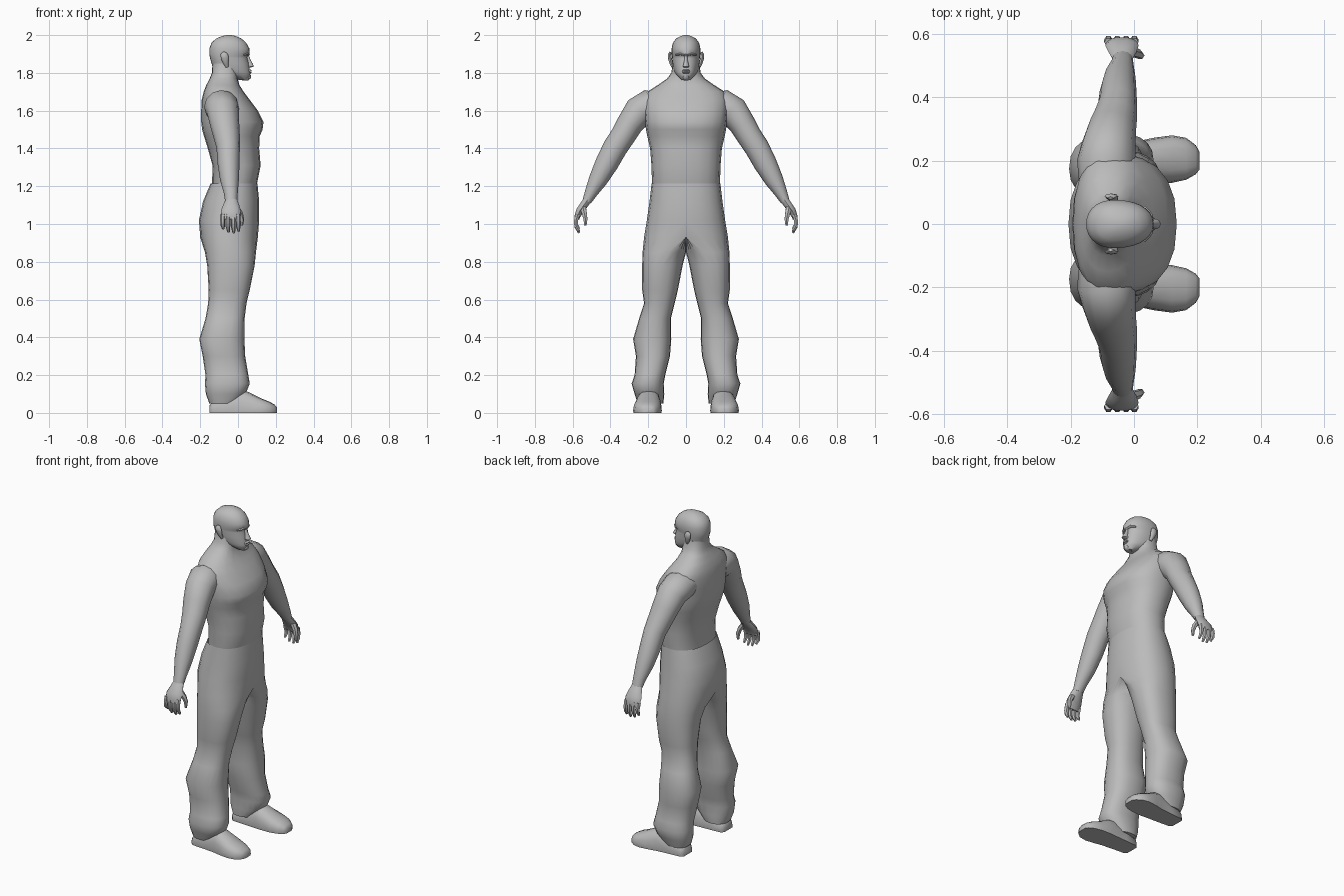
import bpy, bmesh, math
from mathutils import Vector

grey = bpy.data.materials.new("plain grey")
grey.diffuse_color = (0.5, 0.5, 0.5, 1)


def loft(name, rings, caps=(True, True), smooth=45, tag_mid=True):
    """Skin closed rings for the +y half, then mirror to the other side."""
    bm = bmesh.new()
    vr = [[bm.verts.new(p) for p in r] for r in rings]
    n = len(rings[0])
    faces = [[a[i], a[(i + 1) % n], b[(i + 1) % n], b[i]]
             for a, b in zip(vr, vr[1:]) for i in range(n)]
    if caps[0]:
        faces.append(vr[0][::-1])
    if caps[1]:
        faces.append(vr[-1])
    for f in faces:
        if any(v.co.y > 1e-5 for v in f):   # leave the middle plane open
            bm.faces.new(f)
    bmesh.ops.delete(bm, geom=[v for v in bm.verts if not v.link_faces], context='VERTS')
    bmesh.ops.remove_doubles(bm, verts=bm.verts, dist=1e-5)
    bmesh.ops.recalc_face_normals(bm, faces=bm.faces)
    me = bpy.data.meshes.new(name)
    bm.to_mesh(me)
    bm.free()
    me.materials.append(grey)
    ob = bpy.data.objects.new(name, me)
    bpy.context.collection.objects.link(ob)
    m = ob.modifiers.new("mirror", 'MIRROR')
    m.use_axis = (False, True, False)
    m.merge_threshold = 0.0005
    bpy.ops.object.select_all(action='DESELECT')
    ob.select_set(True)
    bpy.context.view_layer.objects.active = ob
    bpy.ops.object.shade_smooth_by_angle(angle=math.radians(smooth))
    return ob


def spow(v, p):
    return 0.0 if abs(v) < 1e-9 else math.copysign(abs(v) ** p, v)


def level(z, x0, x1, yi, ym, yo, n=20, p=0.85, widest=0.5):
    """Horizontal ring: back x, front x, inner / middle / outer y."""
    out = []
    for k in range(n):
        a = 2 * math.pi * k / n
        c, s = spow(math.cos(a), p), spow(math.sin(a), p)
        xm = x0 + (x1 - x0) * widest
        x = xm + c * ((x1 - xm) if c > 0 else (xm - x0))
        y = ym + s * ((yo - ym) if s > 0 else (ym - yi))
        out.append((x, max(y, 0.0), z))
    return out


def tube(name, pts, n=10):
    """Limb through (x, y, z, half size in x, half thickness)."""
    rings = []
    for i, (x, y, z, hx, t) in enumerate(pts):
        a, b = pts[max(i - 1, 0)], pts[min(i + 1, len(pts) - 1)]
        d = Vector((b[0] - a[0], b[1] - a[1], b[2] - a[2])).normalized()
        v = d.cross(Vector((1, 0, 0))).normalized()
        u = v.cross(d)
        rings.append([Vector((x, y, z)) + u * hx * math.cos(2 * math.pi * k / n)
                      + v * t * math.sin(2 * math.pi * k / n) for k in range(n)])
    return loft(name, rings)


# Trousers: hips split into two baggy legs
hips = [(1.215, -.145, .103, 0, 0, .182), (1.12, -.185, .112, 0, 0, .193),
        (1.02, -.207, .112, 0, 0, .207), (.93, -.20, .105, 0, 0, .222),
        (.85, -.175, .095, 0, .09, .23), (.78, -.163, .088, .018, .125, .232),
        (.65, -.155, .062, .043, .14, .232), (.58, -.158, .045, .06, .145, .222),
        (.50, -.172, .035, .08, .16, .248), (.39, -.205, .034, .078, .175, .28),
        (.30, -.187, .038, .085, .175, .265), (.20, -.172, .055, .11, .19, .272),
        (.155, -.175, .062, .118, .20, .288), (.10, -.17, .04, .115, .20, .272),
        (.05, -.152, -.01, .12, .195, .255)]
loft("trousers", [level(*h) for h in hips], caps=(False, True))

# Shirt torso rising into neck
body = [(1.17, -.135, .095, .175), (1.22, -.137, .102, .18), (1.31, -.135, .12, .183),
        (1.40, -.16, .112, .19), (1.465, -.18, .115, .205), (1.50, -.19, .13, .212),
        (1.54, -.195, .135, .217), (1.60, -.195, .105, .222), (1.66, -.192, .06, .225),
        (1.70, -.182, .03, .205), (1.735, -.168, .008, .15), (1.77, -.15, -.002, .10),
        (1.80, -.138, 0, .078), (1.85, -.135, 0, .07)]
loft("torso", [level(z, a, b, 0, 0, w, widest=.47) for z, a, b, w in body])

# Head with jaw and skull
skull = [(1.763, .005, .052, .022), (1.785, -.05, .064, .046), (1.80, -.11, .066, .058),
         (1.815, -.13, .062, .065), (1.85, -.14, .058, .071), (1.878, -.148, .05, .073),
         (1.888, -.15, .05, .074), (1.90, -.151, .062, .076), (1.93, -.151, .06, .076),
         (1.96, -.14, .043, .069), (1.982, -.115, .018, .052), (1.995, -.085, -.012, .028),
         (2.0, -.06, -.035, .01)]
loft("head", [level(z, a, b, 0, 0, w, n=28, p=.92, widest=.42) for z, a, b, w in skull])

# Face: nose, lips and chin beard
for name, rows in {
    "nose": [(1.828, .04, .066, .012), (1.834, .04, .084, .017), (1.845, .04, .08, .014),
             (1.87, .04, .066, .008), (1.892, .04, .058, .007)],
    "lower_lip": [(1.796, .04, .066, .016), (1.801, .04, .073, .02), (1.806, .04, .068, .02)],
    "upper_lip": [(1.807, .04, .069, .023), (1.813, .04, .074, .019), (1.819, .04, .066, .014)],
    "chin_beard": [(1.761, .02, .055, .013), (1.772, .02, .068, .019), (1.79, .02, .07, .014)],
}.items():
    loft(name, [level(z, a, b, 0, 0, w, n=12) for z, a, b, w in rows])
tube("brow", [(.054, .008, 1.896, .009, .006), (.049, .03, 1.901, .009, .007),
              (.03, .052, 1.896, .008, .005)], 8)
tube("ear", [(-.058, .07, 1.832, .008, .008), (-.064, .078, 1.85, .013, .009),
             (-.07, .086, 1.88, .021, .010), (-.074, .087, 1.90, .019, .009),
             (-.074, .082, 1.91, .008, .005)], 8)

# Arms from shoulder to wrist
tube("arm", [(-.09, .14, 1.625, .085, .07), (-.088, .195, 1.622, .092, .09),
             (-.08, .25, 1.595, .085, .082), (-.07, .30, 1.525, .077, .07),
             (-.06, .335, 1.465, .07, .066), (-.052, .375, 1.405, .062, .065),
             (-.05, .42, 1.32, .058, .061), (-.045, .465, 1.235, .05, .05),
             (-.038, .503, 1.165, .037, .034), (-.036, .525, 1.12, .032, .024)], 12)

# Hands
tube("palm", [(-.036, .52, 1.13, .031, .023), (-.036, .541, 1.10, .043, .022),
              (-.038, .562, 1.07, .052, .021), (-.038, .575, 1.04, .05, .016),
              (-.038, .577, 1.025, .044, .012)], 10)
for i, (x, tip) in enumerate([(-.081, .975), (-.053, .957), (-.025, .953), (.001, .962)]):
    tube(f"finger_{i + 1}", [(x, .574, 1.05, .013, .014), (x, .583, 1.015, .013, .012),
                             (x, .581, (1.015 + tip) / 2, .012, .011),
                             (x + .003, .566, tip, .007, .007)], 6)
tube("thumb", [(-.008, .545, 1.085, .016, .018), (.012, .538, 1.055, .015, .015),
               (.02, .532, 1.025, .013, .012), (.02, .533, .992, .007, .007)], 6)

# Shoes: domed sections along x on a flat sole
sections = [(-.15, .195, .04, .04), (-.135, .195, .055, .06), (-.06, .195, .06, .10),
            (.02, .197, .066, .125), (.06, .20, .072, .108), (.12, .205, .075, .078),
            (.165, .206, .066, .06), (.195, .203, .046, .043), (.207, .20, .028, .028)]
shoes = []
for x, y, w, h in sections:
    arch = [(math.pi * k / 8) for k in range(9)]
    ring = [(x, y + w * spow(math.cos(a), .8), .012 + (h - .012) * spow(math.sin(a), .8))
            for a in arch]
    shoes.append(ring + [(x, y - w * .97, 0), (x, y + w * .97, 0)])
loft("shoe", shoes)
